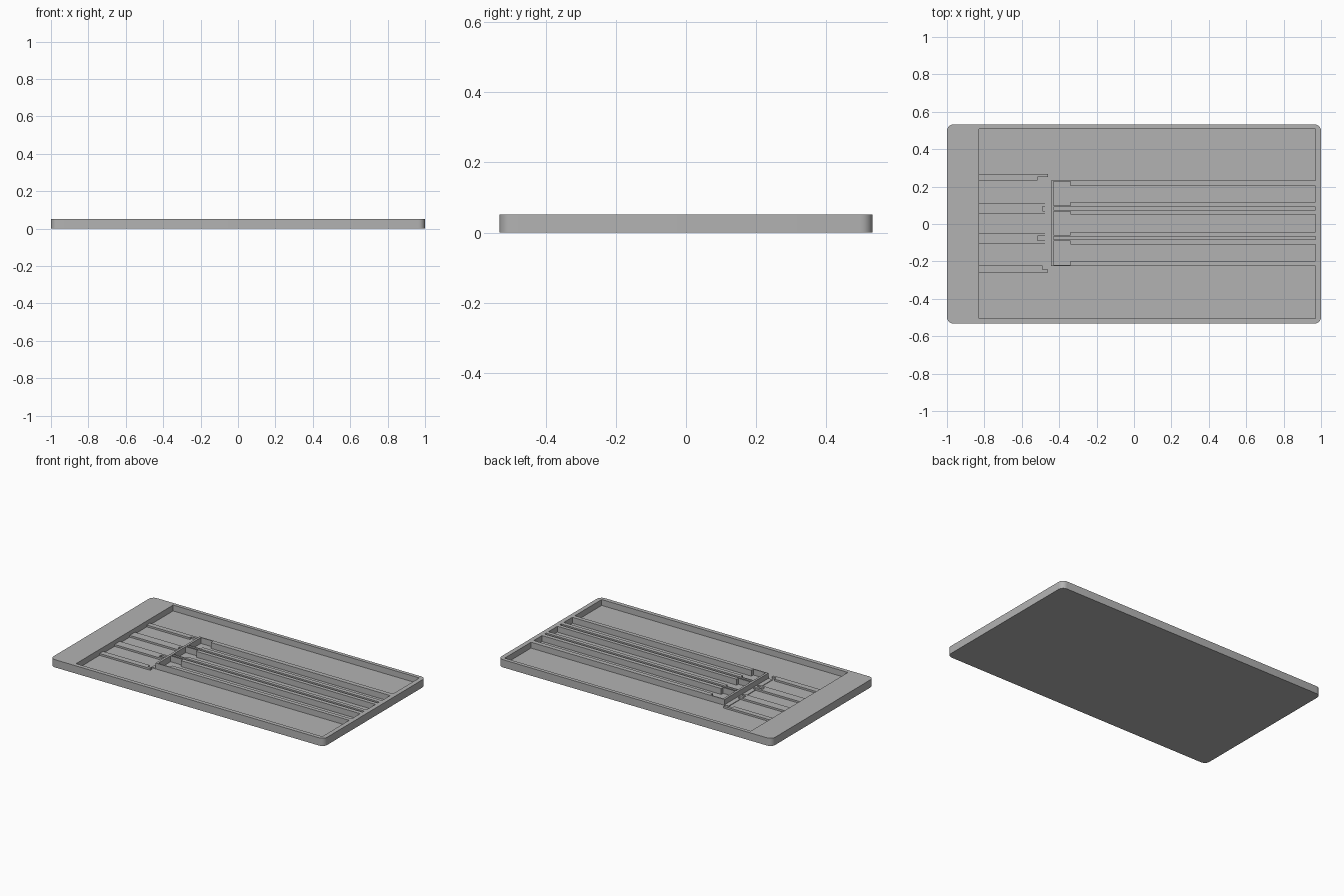
import bpy, bmesh, math

old = bpy.data.objects.get("Cube")
if old:
    bpy.data.objects.remove(old, do_unlink=True)

TOP, FLOOR, LOW = 0.051, 0.012, 0.024
LEFT, RIGHT = -0.83, 0.97           # pocket ends
BAR_X0, BAR_X1, STEP_X = -0.445, -0.43, -0.34

grey = bpy.data.materials.new("plain grey")
grey.use_nodes = True
colour = (0.45, 0.45, 0.45, 1)
grey.diffuse_color = colour
grey.node_tree.nodes["Principled BSDF"].inputs["Base Color"].default_value = colour


def prism(name, outline, z0, z1):
    """Extrude an outline in plan between two heights."""
    bm = bmesh.new()
    face = bm.faces.new([bm.verts.new((x, y, z0)) for x, y in outline])
    grown = bmesh.ops.extrude_face_region(bm, geom=[face])["geom"]
    verts = [v for v in grown if isinstance(v, bmesh.types.BMVert)]
    bmesh.ops.translate(bm, verts=verts, vec=(0, 0, z1 - z0))
    bmesh.ops.recalc_face_normals(bm, faces=bm.faces)
    mesh = bpy.data.meshes.new(name)
    bm.to_mesh(mesh)
    bm.free()
    mesh.materials.append(grey)
    obj = bpy.data.objects.new(name, mesh)
    bpy.context.collection.objects.link(obj)
    return obj


def rect(x0, x1, y0, y1):
    return [(x0, y0), (x1, y0), (x1, y1), (x0, y1)]


def rounded_rect(hx, hy, r, steps=6):
    points = []
    for quarter, (sx, sy) in enumerate([(1, 1), (-1, 1), (-1, -1), (1, -1)]):
        for i in range(steps + 1):
            a = (quarter + i / steps) * math.pi / 2
            points.append((sx * (hx - r) + r * math.cos(a),
                           sy * (hy - r) + r * math.sin(a)))
    return points


# Tray body with its pocket cut out
tray = prism("tray", rounded_rect(1, 0.532, 0.035), 0, TOP)
cutter = prism("pocket_cutter", rect(LEFT, RIGHT, -0.505, 0.508), FLOOR, TOP + 0.05)
cutter.hide_render = True
cut = tray.modifiers.new("pocket", "BOOLEAN")
cut.object = cutter
cut.operation = "DIFFERENCE"
cut.solver = "EXACT"
bpy.context.view_layer.objects.active = tray
tray.select_set(True)
bpy.ops.object.modifier_apply(modifier="pocket")
bpy.ops.object.shade_smooth_by_angle(angle=math.radians(30))
bpy.data.objects.remove(cutter, do_unlink=True)

# Cross bar and the low ramp at its foot
prism("cross_bar", rect(BAR_X0, BAR_X1, -0.225, 0.233), FLOOR, TOP)
prism("bar_foot", rect(-0.475, BAR_X0, -0.225, 0.233), FLOOR, FLOOR + 0.004)

# Long rails: thin beside the cross bar, thicker towards the far end
rails = [(0.233, 0.203), (0.091, 0.118), (0.075, 0.05),
         (-0.067, -0.043), (-0.083, -0.11), (-0.225, -0.198)]
for i, (flush, inner) in enumerate(rails):
    thin = flush + math.copysign(0.007, inner - flush)
    prism(f"long_rail_{i + 1}",
          [(BAR_X1, flush), (RIGHT, flush), (RIGHT, inner),
           (STEP_X, inner), (STEP_X, thin), (BAR_X1, thin)], FLOOR, TOP)

# Low outer ribs, stepped back near the cross bar
END = -0.46
for name, outer, inner, lip, step in [("back_rib", 0.267, 0.233, 0.25, -0.515),
                                      ("front_rib", -0.26, -0.222, -0.243, -0.49)]:
    prism(name, [(LEFT, outer), (END, outer), (END, lip),
                 (step, lip), (step, inner), (LEFT, inner)], FLOOR, LOW)

# Low middle ribs with a notched end
for name, mid, step in [("back_middle_rib", 0.082, -0.49),
                        ("front_middle_rib", -0.076, -0.515)]:
    a, b = 0.028, 0.012
    prism(name, [(LEFT, mid - a), (END, mid - a), (END, mid - b), (step, mid - b),
                 (step, mid + b), (END, mid + b), (END, mid + a), (LEFT, mid + a)],
          FLOOR, LOW)
